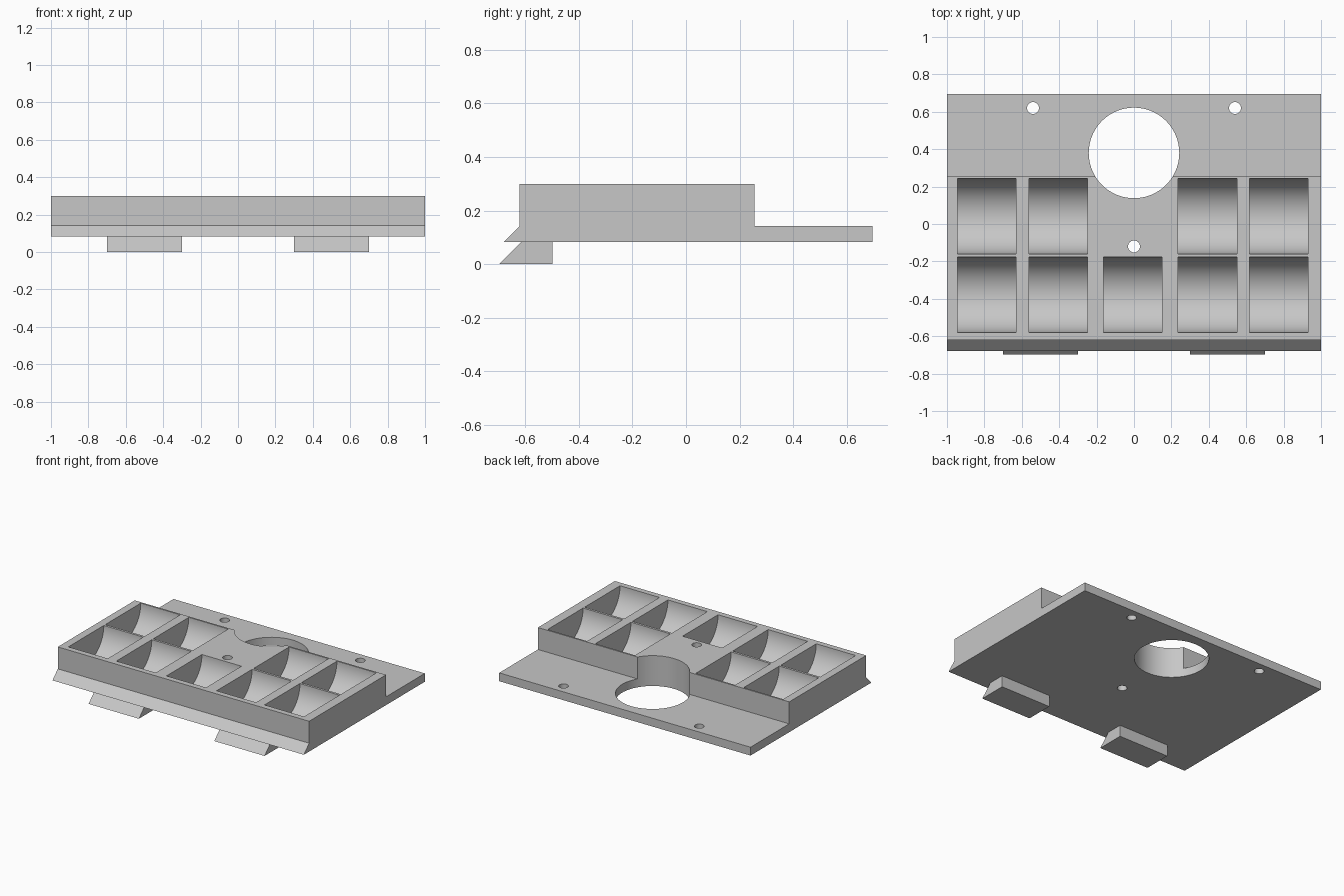
import bpy, bmesh, math
from mathutils import Matrix

if "Cube" in bpy.data.objects:
    bpy.data.objects.remove(bpy.data.objects["Cube"])

grey = bpy.data.materials.new("light grey")
grey.diffuse_color = (0.57, 0.57, 0.57, 1)
grey.use_nodes = True
grey.node_tree.nodes["Principled BSDF"].inputs["Base Color"].default_value = grey.diffuse_color


def finish(name, bm):
    bmesh.ops.recalc_face_normals(bm, faces=bm.faces)
    mesh = bpy.data.meshes.new(name)
    bm.to_mesh(mesh)
    bm.free()
    obj = bpy.data.objects.new(name, mesh)
    bpy.context.collection.objects.link(obj)
    obj.data.materials.append(grey)
    return obj


def extrude_x(name, profile, x0, x1):
    """Extrude a (y, z) outline from x0 to x1."""
    bm = bmesh.new()
    face = bm.faces.new([bm.verts.new((x0, y, z)) for y, z in profile])
    new = bmesh.ops.extrude_face_region(bm, geom=[face])["geom"]
    verts = [v for v in new if isinstance(v, bmesh.types.BMVert)]
    bmesh.ops.translate(bm, verts=verts, vec=(x1 - x0, 0, 0))
    return finish(name, bm)


def hole_cutter(name, x, y, r, segments):
    bm = bmesh.new()
    bmesh.ops.create_cone(bm, cap_ends=True, segments=segments, radius1=r, radius2=r,
                          depth=1, matrix=Matrix.Translation((x, y, 0.2)))
    return finish(name, bm)


def pocket_cutter(x, y0, y1):
    """Half-round trough, continued straight up above the top face."""
    yc, r = (y0 + y1) / 2, (y1 - y0) / 2
    n = 48
    arc = [(yc - r * math.cos(math.pi * i / n), 0.3 - r * math.sin(math.pi * i / n))
           for i in range(n + 1)]
    return extrude_x("pocket_cutter", arc + [(y1, 0.4), (y0, 0.4)], x - 0.157, x + 0.157)


# Stepped tray body with a flared front lip
body = extrude_x("tray_body", [(-0.68, 0.082), (0.695, 0.082), (0.695, 0.142), (0.255, 0.142),
                               (0.255, 0.3), (-0.62, 0.3), (-0.62, 0.142)], -1, 1)

# Nine coin troughs: five in the front row, four in the back row
cutters = []
for x in (-0.787, -0.405, -0.006, 0.393, 0.774):
    cutters.append(pocket_cutter(x, -0.58, -0.177))
    if abs(x) > 0.1:
        cutters.append(pocket_cutter(x, -0.16, 0.243))

# Large round opening and three screw holes
cutters.append(hole_cutter("opening_cutter", 0, 0.38, 0.242, 96))
for x, y in ((-0.54, 0.62), (0.54, 0.62), (0, -0.12)):
    cutters.append(hole_cutter("screw_hole_cutter", x, y, 0.032, 32))

for c in cutters:
    m = body.modifiers.new("cut", "BOOLEAN")
    m.operation = "DIFFERENCE"
    m.solver = "EXACT"
    m.object = c

# Apply the cuts, then drop the cutters
bpy.context.view_layer.update()
cut = bpy.data.meshes.new_from_object(
    body.evaluated_get(bpy.context.evaluated_depsgraph_get()))
body.modifiers.clear()
body.data = cut
for c in cutters:
    bpy.data.objects.remove(c)

# Two slanted feet under the front edge
for side, x in (("left", -0.5), ("right", 0.5)):
    extrude_x(side + "_foot", [(-0.698, 0), (-0.498, 0), (-0.498, 0.082), (-0.616, 0.082)],
              x - 0.2, x + 0.2)

# Smooth the round walls, keep the edges sharp
bpy.ops.object.select_all(action="DESELECT")
body.select_set(True)
bpy.context.view_layer.objects.active = body
bpy.ops.object.shade_smooth_by_angle(angle=math.radians(30))
